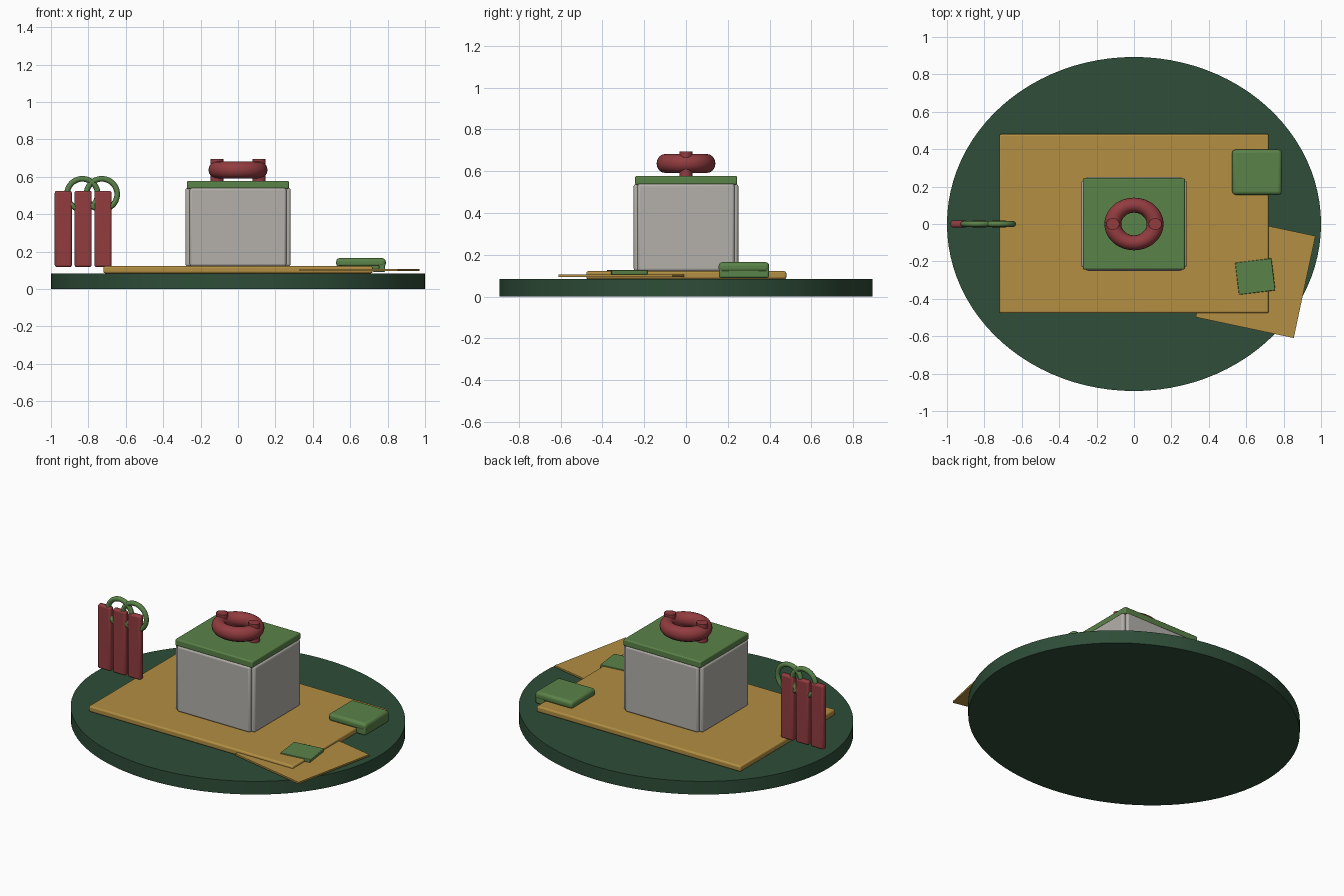
import bpy
from math import radians

cube = bpy.data.objects.get("Cube")
if cube:
    bpy.data.objects.remove(cube, do_unlink=True)


def material(name, rgb):
    # Colours are given as 0-255 display values and stored as linear
    lin = [((c / 255 + 0.055) / 1.055) ** 2.4 for c in rgb] + [1]
    mat = bpy.data.materials.new(name)
    mat.use_nodes = True
    mat.diffuse_color = lin
    mat.node_tree.nodes["Principled BSDF"].inputs["Base Color"].default_value = lin
    return mat


DARK_GREEN = material("dark_green", (46, 77, 56))
TAN = material("tan", (178, 142, 66))
GREEN = material("leaf_green", (90, 130, 72))
RED = material("brick_red", (146, 60, 63))
GREY = material("warm_grey", (180, 176, 170))


def finish(name, mat, scale=(1, 1, 1)):
    obj = bpy.context.object
    obj.name = name
    obj.scale = scale
    obj.data.materials.append(mat)
    bpy.ops.object.transform_apply(location=False, rotation=False, scale=True)
    bpy.ops.object.shade_smooth_by_angle(angle=radians(35))
    return obj


def slab(name, mat, x, y, z, bevel=0.0, turn=0):
    """Box from (min, max) ranges, with optional rounded edges."""
    ranges = (x, y, z)
    bpy.ops.mesh.primitive_cube_add(
        size=1, location=[(a + b) / 2 for a, b in ranges],
        rotation=(0, 0, radians(turn)))
    obj = finish(name, mat, [b - a for a, b in ranges])
    if bevel:
        mod = obj.modifiers.new("rounding", 'BEVEL')
        mod.width = bevel
        mod.segments = 3
    return obj


def cylinder(name, mat, location, radius, depth, sides, squash=1):
    bpy.ops.mesh.primitive_cylinder_add(
        vertices=sides, radius=radius, depth=depth, location=location)
    return finish(name, mat, (1, squash, 1))


def ring(name, mat, location, major, minor, tilt=0, squash=1):
    bpy.ops.mesh.primitive_torus_add(
        major_radius=major, minor_radius=minor, major_segments=48,
        minor_segments=16, location=location, rotation=(radians(tilt), 0, 0))
    return finish(name, mat, (1, squash, 1))


# Oval base and serving board
cylinder("base", DARK_GREEN, (0, 0, 0.042), 1, 0.084, 96, 0.893)
slab("board", TAN, (-0.72, 0.72), (-0.477, 0.48), (0.084, 0.122), 0.01)

# Box: four rounded walls and a floor
for side, label in ((-1, "front"), (1, "back")):
    y = side * 0.228
    slab(label + "_wall", GREY, (-0.258, 0.258), (y - 0.022, y + 0.022),
         (0.122, 0.54), 0.012)
for side, label in ((-1, "right"), (1, "left")):
    x = side * 0.257
    slab(label + "_wall", GREY, (x - 0.024, x + 0.024), (-0.232, 0.232),
         (0.122, 0.54), 0.012)
slab("box_floor", GREY, (-0.25, 0.25), (-0.22, 0.22), (0.122, 0.16))

# Lid with a ring handle held by two pegs
slab("lid", GREEN, (-0.274, 0.272), (-0.243, 0.245), (0.535, 0.578), 0.008)
ring("handle_ring", RED, (0, 0, 0.637), 0.113, 0.045, squash=0.89)
for side, label in ((-1, "right"), (1, "left")):
    cylinder(label + "_handle_peg", RED, (side * 0.113, 0, 0.636),
             0.035, 0.118, 24, 0.89)

# Folded cloth draped over the edge of the board
slab("cloth_top", GREEN, (0.525, 0.79), (0.156, 0.398), (0.116, 0.165), 0.018)
slab("cloth_hang", GREEN, (0.722, 0.786), (0.158, 0.396), (0.09, 0.145), 0.008)

# Card tucked under the board, with a small patch on it
slab("card", TAN, (0.382, 0.918), (-0.56, -0.002), (0.095, 0.106), turn=-12)
slab("card_patch", GREEN, (0.55, 0.746), (-0.367, -0.195), (0.106, 0.128),
     0.004, turn=7)

# Three upright tags joined by two loops
for i in range(3):
    x = -0.934 + i * 0.106
    slab(f"tag_{i + 1}", RED, (x - 0.046, x + 0.046), (-0.018, 0.018),
         (0.117, 0.525), 0.012)
for i, x in enumerate((-0.832, -0.728)):
    ring(f"tag_loop_{i + 1}", GREEN, (x, 0, 0.507), 0.082, 0.015, tilt=90)
